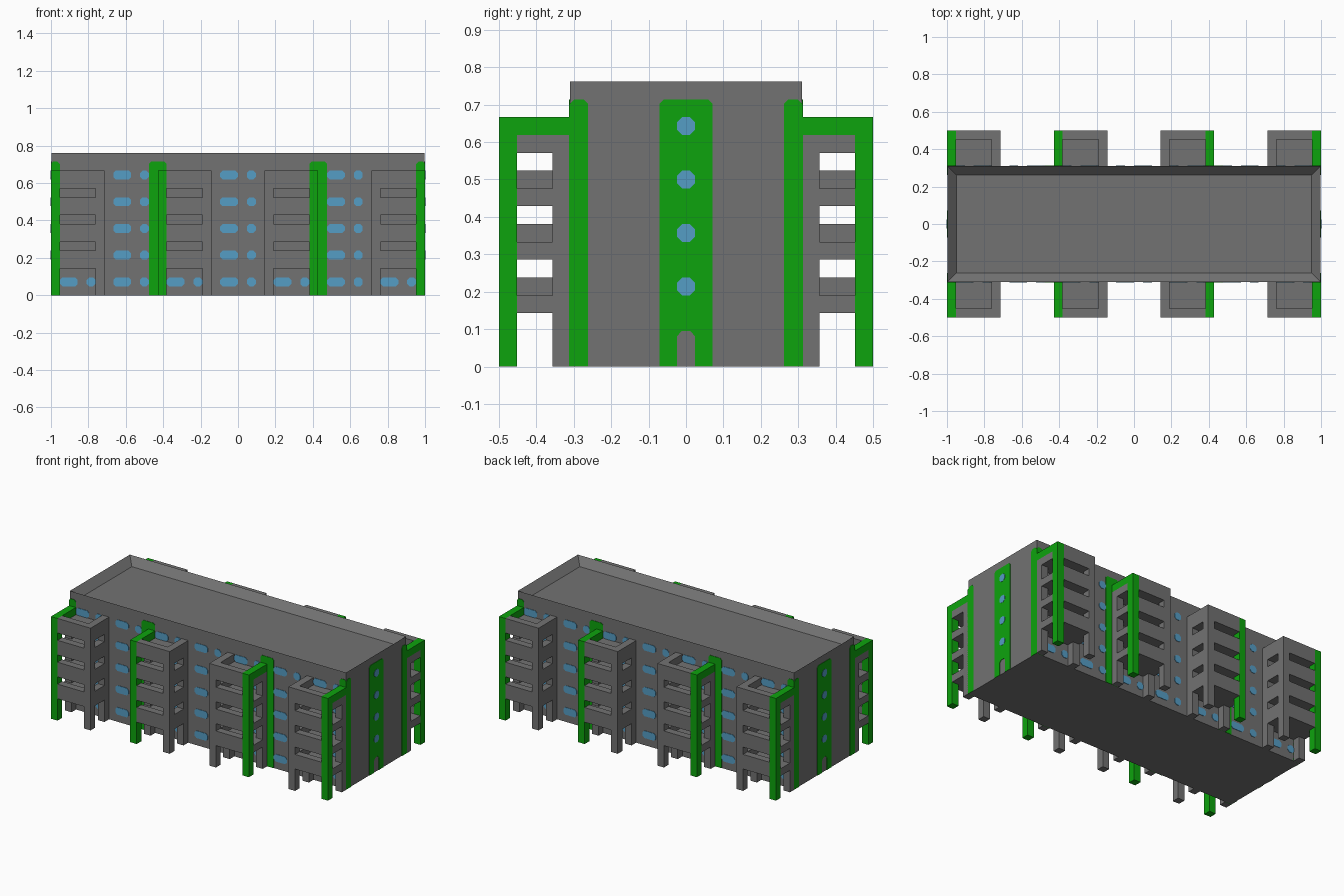
import bpy, bmesh

U = 2 / 42          # building module
PLATE = 0.06        # painted plate thickness, in modules

if "Cube" in bpy.data.objects:
    bpy.data.objects.remove(bpy.data.objects["Cube"], do_unlink=True)


def material(name, rgb):
    m = bpy.data.materials.new(name)
    m.use_nodes = True
    m.diffuse_color = (*rgb, 1)
    m.node_tree.nodes["Principled BSDF"].inputs["Base Color"].default_value = (*rgb, 1)
    return m


GREY = material("concrete grey", (0.168, 0.168, 0.168))
GREEN = material("trim green", (0.004, 0.37, 0.004))
BLUE = material("window blue", (0.09, 0.34, 0.56))


def finish(bm, name, mat):
    bmesh.ops.recalc_face_normals(bm, faces=bm.faces[:])
    bmesh.ops.scale(bm, vec=(U, U, U), verts=bm.verts[:])
    me = bpy.data.meshes.new(name)
    bm.to_mesh(me)
    bm.free()
    me.materials.append(mat)
    ob = bpy.data.objects.new(name, me)
    bpy.context.collection.objects.link(ob)
    return ob


def box(bm, x0, x1, y0, y1, z0, z1):
    vs = bmesh.ops.create_cube(bm, size=1)["verts"]
    bmesh.ops.scale(bm, vec=(abs(x1 - x0), abs(y1 - y0), z1 - z0), verts=vs)
    bmesh.ops.translate(bm, vec=((x0 + x1) / 2, (y0 + y1) / 2, (z0 + z1) / 2), verts=vs)


def plate(bm, outline, axis, base, top):
    """Thin plate with an (along, z) outline on a wall facing the axis."""
    def point(a, z, d):
        return (d, a, z) if axis == "x" else (a, d, z)
    lo = [bm.verts.new(point(a, z, base)) for a, z in outline]
    hi = [bm.verts.new(point(a, z, top)) for a, z in outline]
    bm.faces.new(lo)
    bm.faces.new(hi)
    n = len(lo)
    for i in range(n):
        bm.faces.new((lo[i], lo[(i + 1) % n], hi[(i + 1) % n], hi[i]))


def rounded(a0, a1, z0, z1, c=0.28):
    return [(a0 + c, z0), (a1 - c, z0), (a1, z0 + c), (a1, z1 - c),
            (a1 - c, z1), (a0 + c, z1), (a0, z1 - c), (a0, z0 + c)]


def strip(a0, a1, c=0.25):
    return [(a0, 0), (a1, 0), (a1, 15 - c), (a1 - c, 15), (a0 + c, 15), (a0, 15 - c)]


# Main block with a parapet sunk one module into the roof
WX, WY = 21 - PLATE, 6.5
bm = bmesh.new()
box(bm, -WX, WX, -WY, WY, 0, 16)
roof = [f for f in bm.faces if f.normal.z > 0.9]
bmesh.ops.inset_region(bm, faces=roof, thickness=1, use_even_offset=True)
bmesh.ops.translate(bm, vec=(0, 0, -1), verts=roof[0].verts[:])
finish(bm, "main_block", GREY)

# Long walls: window rows and green strips
for s, side in ((-1, "front"), (1, "back")):
    bm = bmesh.new()
    for k in range(7):
        for start, width in ((-20, 2), (-17, 1)):
            a = start + 6 * k
            ends = sorted((-s * a, -s * (a + width)))
            for z in range(1, 15, 3):
                plate(bm, rounded(*ends, z, z + 1), "y", s * WY, s * (WY + PLATE))
    finish(bm, side + "_windows", BLUE)

    bm = bmesh.new()
    for a0, a1 in ((-21, -20), (-10, -8), (8, 10), (20, 21)):
        plate(bm, strip(a0, a1), "y", s * WY, s * (WY + PLATE))
    finish(bm, side + "_strips", GREEN)

# End walls: corner strips, central strip with a doorway, round windows
for s, side in ((-1, "right"), (1, "left")):
    bm = bmesh.new()
    for a0 in (-6.5, 5.5):
        plate(bm, strip(a0, a0 + 1), "x", s * WX, s * 21)
    door = [(-1.5, 0), (-0.5, 0), (-0.5, 1.7), (-0.25, 2), (0.25, 2), (0.5, 1.7),
            (0.5, 0), (1.5, 0), (1.5, 14.75), (1.25, 15), (-1.25, 15), (-1.5, 14.75)]
    plate(bm, door, "x", s * WX, s * 21)
    finish(bm, side + "_end_strips", GREEN)

    bm = bmesh.new()
    for z in (4, 7, 10, 13):
        plate(bm, rounded(-0.5, 0.5, z, z + 1), "x", s * WX, s * (21 + 0.03))
    finish(bm, side + "_end_windows", BLUE)


# Balcony tower: u runs inward from the green side, v from the outer face
def tower(name, sx, sy, edge):
    def build(part, mat, boxes):
        bm = bmesh.new()
        for u0, u1, v0, v1, z0, z1 in boxes:
            box(bm, sx * (edge - u0), sx * (edge - u1),
                sy * (10.5 - v0), sy * (10.5 - v1), z0, z1)
        finish(bm, name + part, mat)

    build("_green_frame", GREEN, [(0, 1, 0, 1, 0, 14), (0, 1, 1, 4, 13, 14)])
    posts = [(5, 6, 0, 1, 0, 14), (5, 6, 3, 4, 0, 14), (0, 1, 3, 4, 0, 13)]
    build("_posts", GREY, posts)
    floors = []
    for z in (3, 6, 9, 12):
        floors += [(1, 5, 1, 4, z, z + 1),      # floor slab
                   (1, 5, 0, 1, z, z + 2),      # outer railing
                   (5, 6, 1, 3, z, z + 2),      # side railing
                   (0, 1, 1, 3, z, z + 1)]      # slab edge on the green side
    build("_balconies", GREY, floors)


for sy, row in ((-1, "front"), (1, "back")):
    for sx, hand in ((-1, "right"), (1, "left")):
        for edge, place in ((21, "outer"), (9, "inner")):
            tower(f"{row}_{hand}_{place}_tower", sx, sy, edge)
